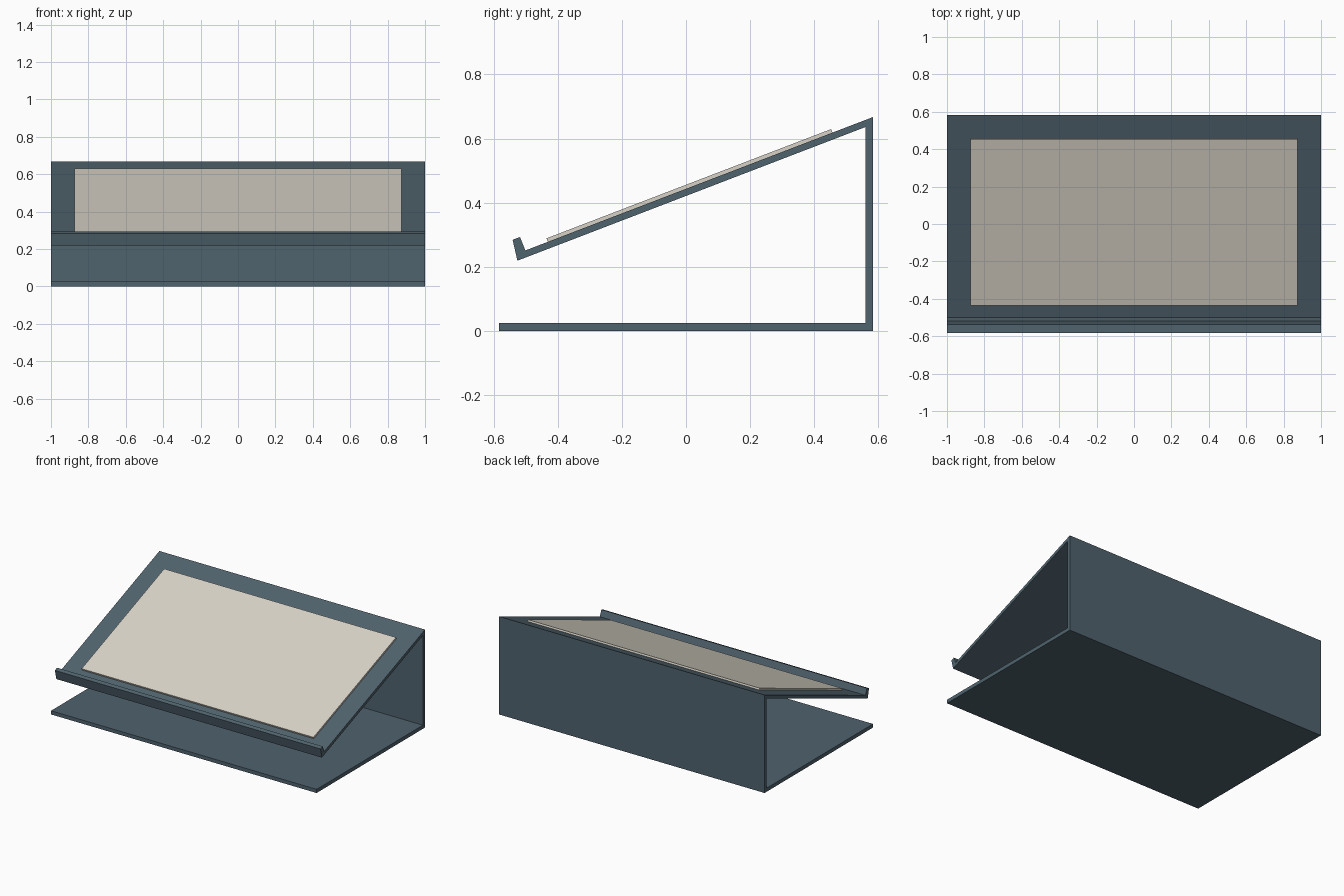
import bpy

if "Cube" in bpy.data.objects:
    bpy.data.objects.remove(bpy.data.objects["Cube"])


def material(name, color):
    mat = bpy.data.materials.new(name)
    mat.diffuse_color = color
    mat.use_nodes = True
    mat.node_tree.nodes["Principled BSDF"].inputs["Base Color"].default_value = mat.diffuse_color
    return mat


def extrude_profile(name, profile, half_width, mat):
    """Extrude a closed (y, z) outline symmetrically along x."""
    n = len(profile)
    verts = [(x, y, z) for x in (-half_width, half_width) for y, z in profile]
    faces = [tuple(reversed(range(n))), tuple(range(n, 2 * n))]
    faces += [(i, (i + 1) % n, n + (i + 1) % n, n + i) for i in range(n)]
    mesh = bpy.data.meshes.new(name)
    mesh.from_pydata(verts, [], faces)
    mesh.materials.append(mat)
    obj = bpy.data.objects.new(name, mesh)
    bpy.context.collection.objects.link(obj)
    return obj


slate = material("slate", (0.08, 0.125, 0.155, 1))
cream = material("cream", (0.69, 0.65, 0.57, 1))

# Folded sheet: base, upright back, sloping rest and front lip
stand = [
    (-0.583, 0.0), (0.583, 0.0), (0.583, 0.667),
    (-0.501, 0.251), (-0.518, 0.293), (-0.541, 0.284),
    (-0.526, 0.219), (0.560, 0.636), (0.560, 0.025), (-0.583, 0.025),
]
extrude_profile("folded_stand", stand, 1.0, slate)


# Thin pad lying on the sloping rest
def slope_z(y):
    return 0.251 + (y + 0.501) * (0.667 - 0.251) / (0.583 + 0.501)


y0, y1, dy, dz = -0.431, 0.457, -0.0042, 0.011
pad = [
    (y0, slope_z(y0)), (y1, slope_z(y1)),
    (y1 + dy, slope_z(y1) + dz), (y0 + dy, slope_z(y0) + dz),
]
extrude_profile("writing_pad", pad, 0.873, cream)
